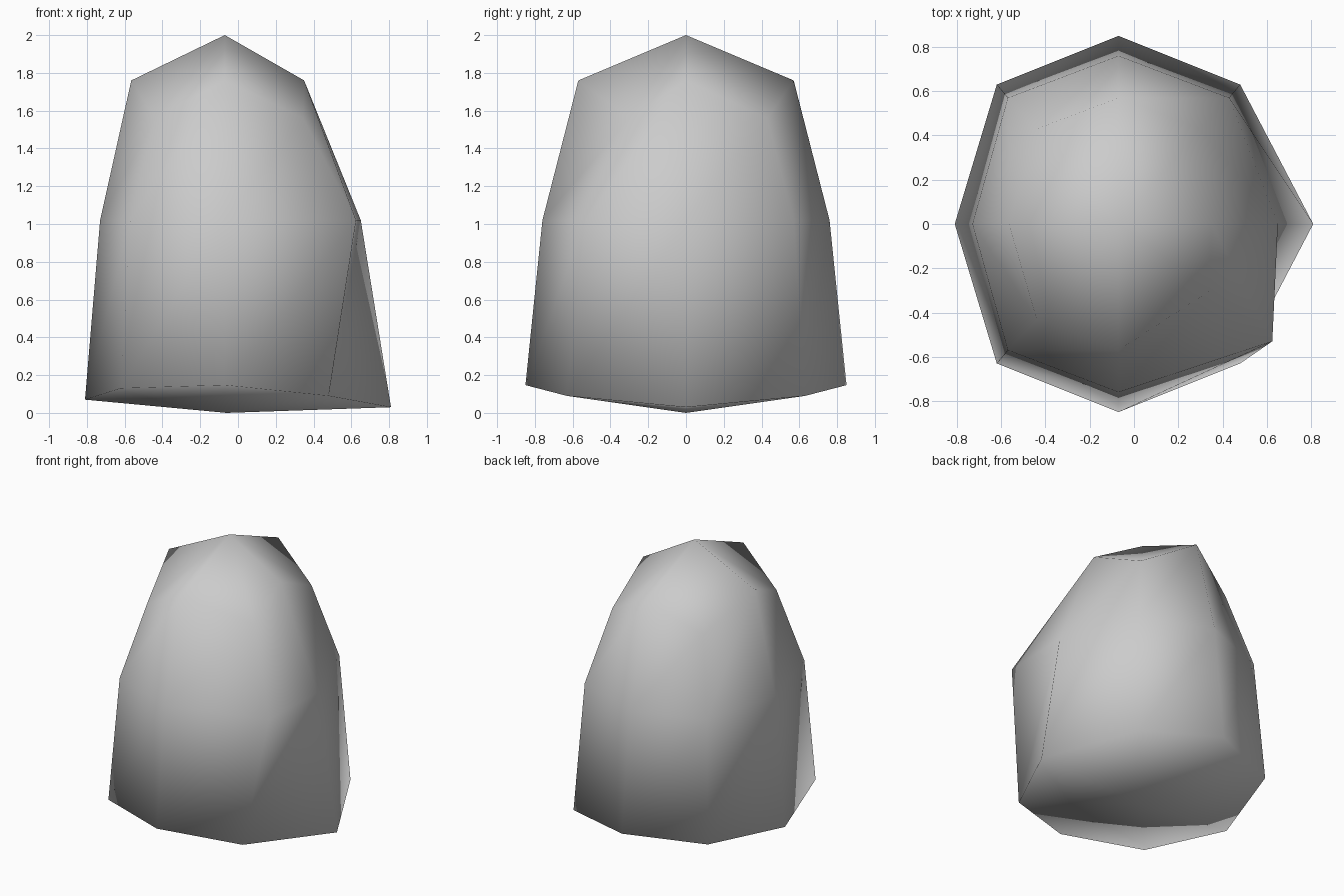
import bpy
import bmesh

cube = bpy.data.objects.get("Cube")
if cube:
    bpy.data.objects.remove(cube, do_unlink=True)

# One stone colour
stone = bpy.data.materials.new("stone_grey")
stone.use_nodes = True
colour = (0.6, 0.6, 0.6, 1.0)
stone.diffuse_color = colour
stone.node_tree.nodes["Principled BSDF"].inputs["Base Color"].default_value = colour

# Back half of each eight-sided ring, from right (+x) round to -x
BASE = [(0.81, 0, 0.03), (0.48, 0.63, 0.09), (-0.07, 0.85, 0.147), (-0.62, 0.63, 0.13), (-0.81, 0, 0.07)]
MIDDLE = [(0.65, 0, 1.02), (0.43, 0.57, 1.02), (-0.07, 0.76, 1.02), (-0.57, 0.57, 1.02), (-0.73, 0, 1.02)]
UPPER = [(0.35, 0, 1.76), (0.30, 0.43, 1.56), (-0.07, 0.57, 1.76), (-0.44, 0.43, 1.56), (-0.565, 0, 1.76)]
CORNER = 7  # front corner on the +x side


def make_ring(bm, half, corner=None):
    """Mirror a half ring front to back, optionally moving the uneven corner."""
    points = half + [(x, -y, z) for x, y, z in half[3:0:-1]]
    if corner:
        points[CORNER] = corner
    return [bm.verts.new(p) for p in points]


bm = bmesh.new()
rings = [
    make_ring(bm, BASE),
    make_ring(bm, MIDDLE, (0.625, -0.53, 1.02)),
    make_ring(bm, UPPER, (0.345, -0.30, 1.56)),
]
bottom = bm.verts.new((-0.06, 0, 0))
peak = bm.verts.new((-0.07, 0, 2.0))

for i in range(8):
    j = (i + 1) % 8
    # Walls
    for low, high in zip(rings, rings[1:]):
        bm.faces.new((low[i], low[j], high[j]))
        bm.faces.new((low[i], high[j], high[i]))
    # Pointed underside and cap
    bm.faces.new((rings[0][j], rings[0][i], bottom))
    bm.faces.new((rings[2][i], rings[2][j], peak))

bmesh.ops.recalc_face_normals(bm, faces=bm.faces[:])
for face in bm.faces:
    face.smooth = True

mesh = bpy.data.meshes.new("boulder")
bm.to_mesh(mesh)
bm.free()
mesh.materials.append(stone)
boulder = bpy.data.objects.new("boulder", mesh)
bpy.context.collection.objects.link(boulder)
